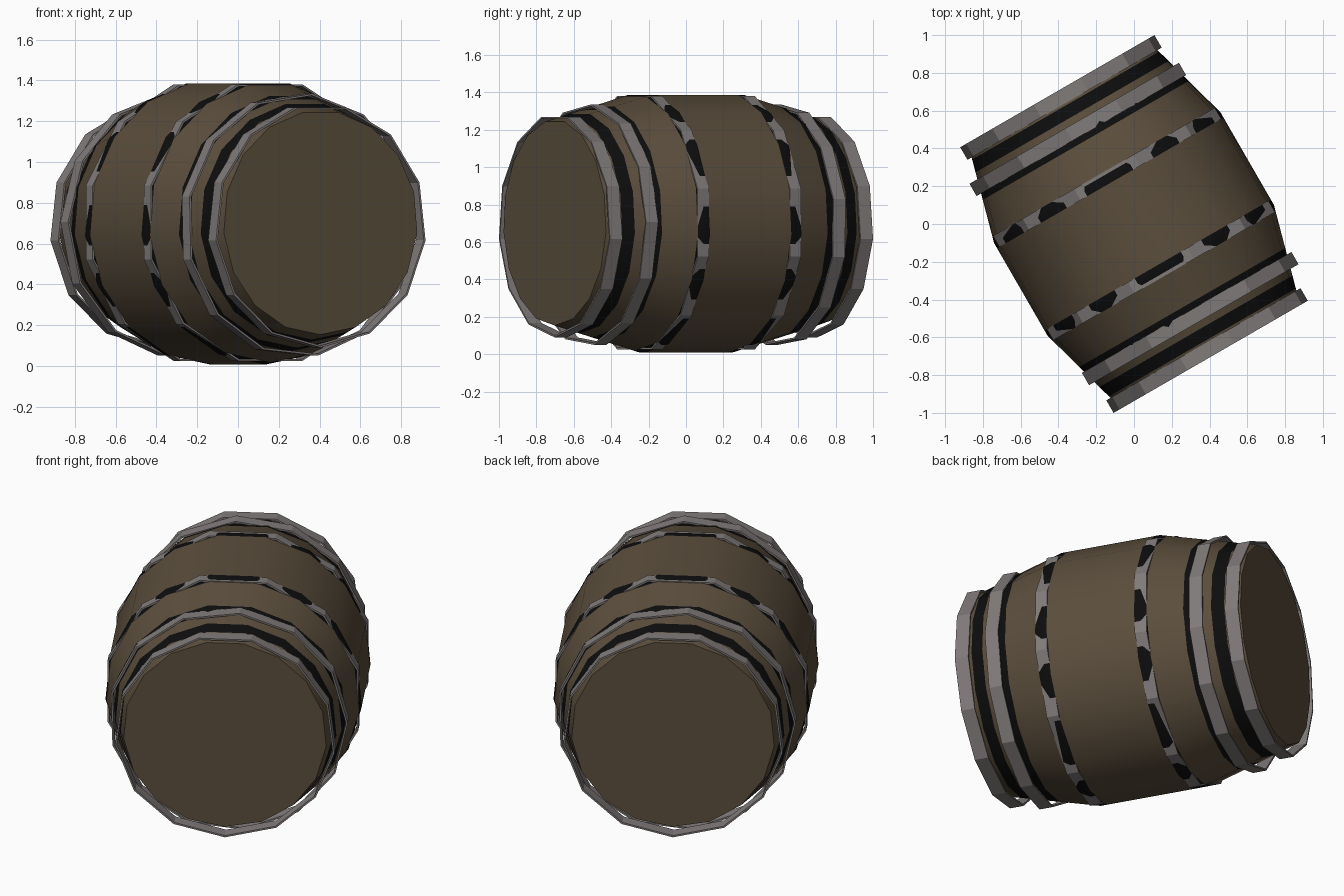
import bpy, bmesh, math
from mathutils import Matrix, Vector

if "Cube" in bpy.data.objects:
    bpy.data.objects.remove(bpy.data.objects["Cube"])

CENTRE = 0.703
# barrel local axis is Z; lay it down toward the front, turned 30 degrees
LAY = Matrix.Rotation(math.radians(30), 4, 'Z') @ Matrix.Rotation(math.radians(90), 4, 'X')


def material(name, rgb):
    m = bpy.data.materials.new(name)
    m.diffuse_color = (*rgb, 1)
    m.use_nodes = True
    m.node_tree.nodes["Principled BSDF"].inputs["Base Color"].default_value = m.diffuse_color
    return m


WOOD = material("brown_wood", (0.105, 0.076, 0.046))
BLACK = material("black_band", (0.004, 0.004, 0.004))
STEEL = material("grey_steel", (0.22, 0.20, 0.195))


def finish(bm, name, mats, drop=0.0):
    bmesh.ops.recalc_face_normals(bm, faces=bm.faces)
    me = bpy.data.meshes.new(name)
    bm.to_mesh(me)
    bm.free()
    for m in mats:
        me.materials.append(m)
    me.transform(Matrix.Translation((0, 0, CENTRE - drop)) @ LAY)
    ob = bpy.data.objects.new(name, me)
    bpy.context.collection.objects.link(ob)
    return ob


def ring(bm, n, r, t, turn=0.0):
    # local -Y is the underside of the lying barrel
    return [bm.verts.new((r * math.sin(a), -r * math.cos(a), t))
            for a in (2 * math.pi * (i + turn) / n for i in range(n))]


def bridge(bm, a, b):
    n = len(a)
    return [bm.faces.new((a[i], a[(i + 1) % n], b[(i + 1) % n], b[i])) for i in range(n)]


def barrel_radius(t):
    return 0.695 if abs(t) < 0.283 else 0.695 - 0.275 * (abs(t) - 0.283)


# barrel body with painted black bands
bands = [0.285, 0.545, 0.69]
half = [0.283, 0.81] + [b + s * 0.034 for b in bands for s in (-1, 1)]
stations = sorted(half + [-t for t in half])
bm = bmesh.new()
rings = [ring(bm, 17, barrel_radius(t), t) for t in stations]
for i in range(len(stations) - 1):
    mid = abs(stations[i] + stations[i + 1]) / 2
    black = any(abs(mid - b) < 0.034 for b in bands)
    for f in bridge(bm, rings[i], rings[i + 1]):
        f.material_index = 1 if black else 0
for end in (rings[0], rings[-1]):
    bm.faces.new(end)
barrel = finish(bm, "barrel", [WOOD, BLACK])
bpy.context.view_layer.objects.active = barrel
barrel.select_set(True)
bpy.ops.object.shade_smooth_by_angle(angle=math.radians(30))


# loose steel hoops, thin straps sagging slightly
def hoop(name, t0, t1, r, n, turn, drop):
    bm = bmesh.new()
    th = 0.01
    loops = [ring(bm, n, r, t0, turn), ring(bm, n, r, t1, turn),
             ring(bm, n, r - th, t1, turn), ring(bm, n, r - th, t0, turn)]
    for i in range(4):
        bridge(bm, loops[i], loops[(i + 1) % 4])
    finish(bm, name, [STEEL], drop)


for side, label in ((1, "front"), (-1, "back")):
    hoop(label + "_end_hoop", side * 0.735, side * 0.812, 0.598, 13, 0.0, 0.015)
    hoop(label + "_second_hoop", side * 0.545, side * 0.62, 0.648, 13, 0.3 * side, 0.012)
    hoop(label + "_middle_hoop", side * 0.251, side * 0.319, 0.702, 12, 0.5, 0.0)
